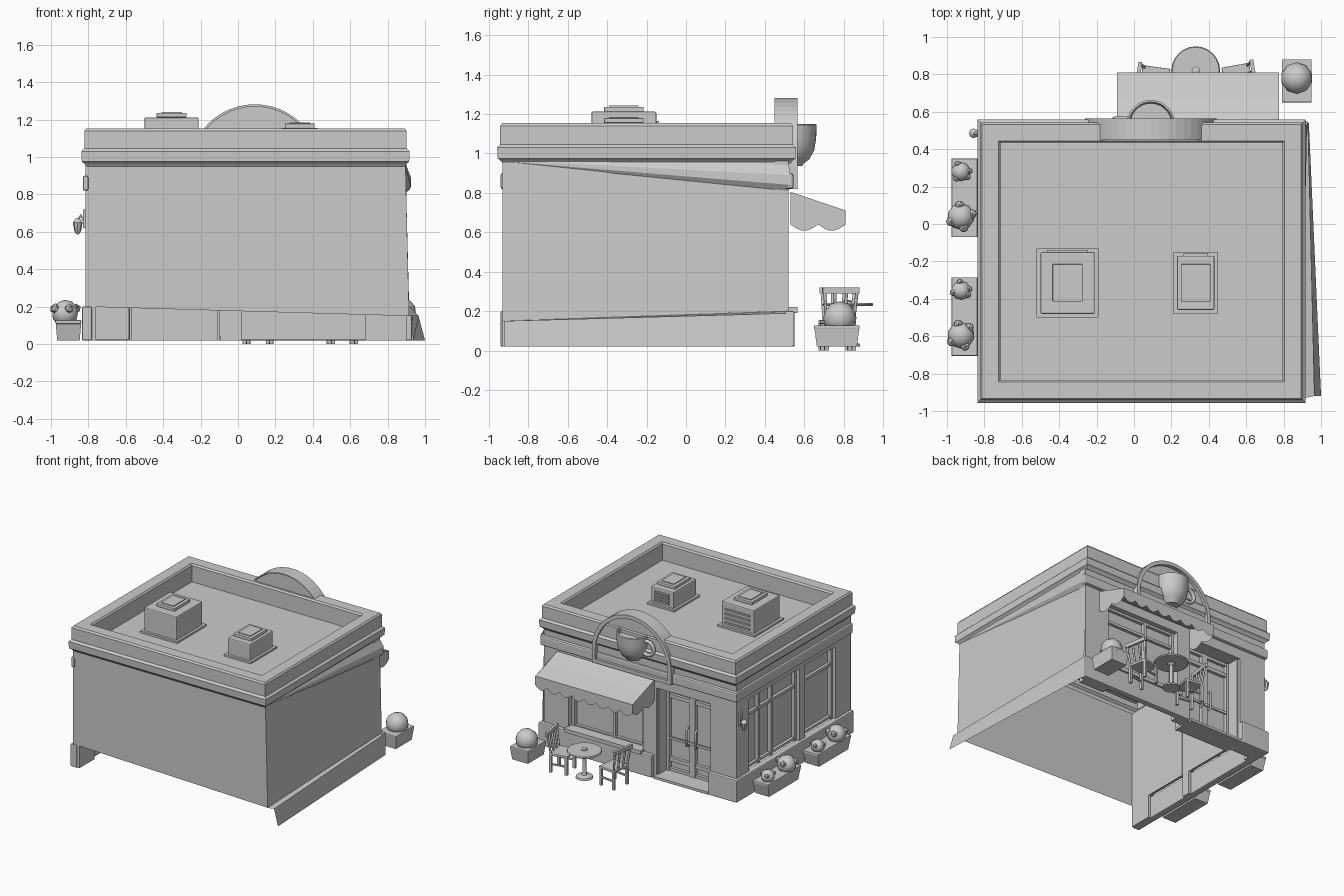
import bpy, bmesh, math, random
from mathutils import Vector, Matrix

random.seed(4)
if "Cube" in bpy.data.objects:
    bpy.data.objects.remove(bpy.data.objects["Cube"])

plaster = bpy.data.materials.new("plain_grey")
GREY = (0.6, 0.6, 0.6, 1)
plaster.use_nodes = True
plaster.diffuse_color = GREY
plaster.node_tree.nodes["Principled BSDF"].inputs["Base Color"].default_value = GREY


def finish(name, bm, smooth=False, normals=True):
    if normals:
        bmesh.ops.recalc_face_normals(bm, faces=bm.faces)
    mesh = bpy.data.meshes.new(name)
    bm.to_mesh(mesh)
    bm.free()
    ob = bpy.data.objects.new(name, mesh)
    bpy.context.collection.objects.link(ob)
    mesh.materials.append(plaster)
    if smooth:
        bpy.ops.object.select_all(action='DESELECT')
        ob.select_set(True)
        bpy.context.view_layer.objects.active = ob
        bpy.ops.object.shade_smooth_by_angle(angle=math.radians(40))
    return ob


def box(name, x, y, z, taper=1.0, bevel=0.0):
    """Box from (min, max) pairs; taper scales the bottom."""
    bm = bmesh.new()
    bmesh.ops.create_cube(bm, size=1)
    mid = Vector([(a + b) / 2 for a, b in (x, y, z)])
    for v in bm.verts:
        k = taper if v.co.z < 0 else 1
        v.co = mid + Vector((v.co.x * (x[1] - x[0]) * k, v.co.y * (y[1] - y[0]) * k, v.co.z * (z[1] - z[0])))
    if bevel:
        bmesh.ops.bevel(bm, geom=bm.edges[:], offset=bevel, segments=2, affect='EDGES', profile=0.5)
    return finish(name, bm)


def loft(name, rows, close=False, smooth=False, normals=True):
    """Skin between rows of points; close wraps each row."""
    bm = bmesh.new()
    rows = [[bm.verts.new(p) for p in r] for r in rows]
    n = len(rows[0])
    for a, b in zip(rows, rows[1:]):
        for i in range(n if close else n - 1):
            j = (i + 1) % n
            bm.faces.new((a[i], a[j], b[j], b[i]))
    return finish(name, bm, smooth, normals)


def lathe(name, at, profile, start=0.0, sweep=math.tau, steps=24):
    rows = [[(at[0] + r * math.cos(start + sweep * i / steps), at[1] + r * math.sin(start + sweep * i / steps), at[2] + z)
             for r, z in profile] for i in range(steps + 1)]
    return loft(name, rows, smooth=True)


def plate(name, outline, y0, y1):
    """Solid from an x-z outline between two depths."""
    bm = bmesh.new()
    face = bm.faces.new([bm.verts.new((x, y0, z)) for x, z in outline])
    out = bmesh.ops.extrude_face_region(bm, geom=[face])["geom"]
    bmesh.ops.translate(bm, vec=(0, y1 - y0, 0), verts=[g for g in out if isinstance(g, bmesh.types.BMVert)])
    return finish(name, bm)


def tube(name, points, radius, cyclic=False):
    curve = bpy.data.curves.new(name, 'CURVE')
    curve.dimensions = '3D'
    curve.bevel_depth, curve.bevel_resolution = radius, 2
    curve.use_fill_caps = True
    s = curve.splines.new('POLY')
    s.points.add(len(points) - 1)
    for p, co in zip(s.points, points):
        p.co = (*co, 1)
    s.use_cyclic_u = cyclic
    ob = bpy.data.objects.new(name, curve)
    bpy.context.collection.objects.link(ob)
    curve.materials.append(plaster)
    return ob


# Plain rear and left walls, open underneath
loft("rear_wall", [[(-0.815, -0.93, 0.2), (0.915, -0.93, 0.15)], [(-0.815, -0.93, 0.98), (0.895, -0.93, 0.98)]])
loft("left_wall", [[(0.915, -0.93, 0.15), (0.915, 0.52, 0.2)], [(0.895, -0.93, 0.98), (0.895, 0.52, 0.98)]], normals=False)
loft("left_skirt", [[(0.915, -0.93, 0.15), (0.915, 0.54, 0.2)], [(0.965, -0.92, 0.15), (0.93, 0.54, 0.19)],
                    [(1.0, -0.92, 0.02), (0.935, 0.54, 0.02)]], normals=False)
loft("left_tapered_moulding", [[(0.893, -0.93, 0.97), (0.895, 0.52, 0.95)], [(0.895, -0.93, 0.965), (0.925, 0.53, 0.89)],
                               [(0.895, -0.93, 0.96), (0.925, 0.53, 0.84)], [(0.895, -0.93, 0.955), (0.9, 0.52, 0.81)]], normals=False)

# Cornice, parapet and roof
profile = [(0, 0.95), (0.012, 0.965), (0.025, 0.975), (0.028, 1.03), (0.012, 1.045), (0.012, 1.14),
           (0.002, 1.153), (-0.085, 1.153), (-0.095, 1.14), (-0.095, 1.01)]
loft("parapet", [[(-0.81 - o, -0.93 - o, z), (0.89 + o, -0.93 - o, z), (0.89 + o, 0.53 + o, z), (-0.81 - o, 0.53 + o, z)]
                 for o, z in profile], close=True)
loft("roof", [[(-0.72, -0.84, 1.01), (0.8, -0.84, 1.01)], [(-0.72, 0.44, 1.01), (0.8, 0.44, 1.01)]])

# Rooftop ventilation units with stacked caps and louvres
for side, x0, x1, y0, y1, top in (("right", -0.5, -0.21, -0.48, -0.15, 1.212), ("left", 0.23, 0.43, -0.46, -0.17, 1.155)):
    box(side + "_roof_unit", (x0, x1), (y0, y1), (1.01, top), bevel=0.008)
    box(side + "_unit_flange", (x0 - 0.02, x1 + 0.02), (y0 - 0.02, y1 + 0.02), (1.005, 1.025))
    cx, cy = (x0 + x1) / 2, (y0 + y1) / 2
    box(side + "_unit_cap", (cx - 0.08, cx + 0.08), (cy - 0.1, cy + 0.1), (top, top + 0.024), bevel=0.004)
    box(side + "_unit_cap_inset", (cx - 0.055, cx + 0.055), (cy - 0.075, cy + 0.075), (top + 0.02, top + 0.03))
    for i in range(4):
        z = 1.045 + i * (top - 1.05) / 4.5
        box(side + "_unit_louvre", (x0 + 0.035, x1 - 0.035), (y1 - 0.01, y1 + 0.012), (z, z + 0.012))

# Shop front: pillars, header, plinths
for name, x in (("left", (0.68, 0.9)), ("middle", (-0.1, 0.02)), ("right", (-0.815, -0.58))):
    box(name + "_front_pillar", x, (0.45, 0.52), (0.02, 0.98))
box("front_header", (-0.81, 0.895), (0.46, 0.52), (0.74, 0.98))
box("front_moulding", (-0.83, 0.92), (0.5, 0.545), (0.82, 0.9), bevel=0.012)
box("front_plinth", (-0.08, 0.93), (0.5, 0.55), (0.02, 0.2), bevel=0.008)
box("corner_plinth", (-0.835, -0.58), (0.4, 0.55), (0.02, 0.2), bevel=0.008)


def glazing(name, axis, depth, span, z, bars, rails, w=0.022, wide=0.035):
    """Pane with outer frame, upright bars and cross rails, facing +y or -x."""
    out = 1 if axis == 'y' else -1

    def part(label, s, zz, t):
        d = tuple(sorted((depth, depth + out * t)))
        if axis == 'y':
            box(name + label, s, d, zz)
        else:
            box(name + label, d, s, zz)
    part("_pane", span, z, 0.006)
    for c in (span[0] + wide / 2, span[1] - wide / 2, *bars):
        part("_upright", (c - w / 2, c + w / 2), z, 0.035)
    for c in (z[0] + wide / 2, z[1] - wide / 2, *rails):
        part("_rail", span, (c - w / 2, c + w / 2), 0.03)


glazing("front_window", 'y', 0.45, (0.02, 0.68), (0.2, 0.75), (0.3,), (0.62,))
box("front_sill", (0.01, 0.69), (0.47, 0.565), (0.19, 0.22))

# Recessed double door with handles
glazing("door", 'y', 0.37, (-0.58, -0.1), (0.03, 0.75), (-0.35, -0.33), (0.64, 0.13), w=0.03)
box("door_step", (-0.58, -0.09), (0.37, 0.55), (0.02, 0.04))
for x in (-0.58, -0.11):
    box("door_jamb", (x, x + 0.012), (0.36, 0.5), (0.02, 0.75))
box("door_soffit", (-0.58, -0.1), (0.36, 0.5), (0.74, 0.75))
for x in (-0.38, -0.3):
    tube("door_handle", [(x, 0.4, 0.28), (x, 0.425, 0.29), (x, 0.425, 0.42), (x, 0.4, 0.43)], 0.008)
box("push_bar", (-0.54, -0.14), (0.405, 0.415), (0.3, 0.32))

# Right side wall: pillars, header, two glazed bays
for y in ((0.36, 0.52), (-0.35, -0.28), (-0.93, -0.74)):
    box("side_pillar", (-0.812, -0.76), y, (0.02, 0.98))
box("side_header", (-0.812, -0.76), (-0.93, 0.52), (0.78, 0.98))
box("side_moulding", (-0.83, -0.8), (-0.94, 0.54), (0.82, 0.9), bevel=0.01)
box("side_plinth", (-0.835, -0.78), (-0.94, 0.54), (0.02, 0.2), bevel=0.008)
glazing("side_window", 'x', -0.755, (-0.28, 0.36), (0.2, 0.79), (0.04, 0.2), (0.64,))
glazing("rear_side_window", 'x', -0.755, (-0.74, -0.35), (0.2, 0.79), (), (0.64,))

# Arched sign with raised rim
cx, cz, R = 0.09, 0.93, 0.352


def arch(r, low):
    pts = [(cx + r * math.cos(math.pi * i / 24), cz + r * math.sin(math.pi * i / 24)) for i in range(25)]
    return [(cx + r, low)] + pts + [(cx - r, low)]


plate("sign_board", arch(R - 0.01, 0.83), 0.46, 0.535)
loft("sign_rim", [[(x, y, z) for x, z in arch(r, low)] for r, low, y in
                  ((R, 0.82, 0.45), (R, 0.82, 0.565), (R - 0.03, 0.85, 0.565), (R - 0.03, 0.85, 0.53))], close=True)

# Half cup on the sign
lathe("sign_cup", (cx, 0.535, 0.935), [(0, 0), (0.055, 0), (0.06, 0.012), (0.09, 0.035), (0.115, 0.08), (0.125, 0.14), (0.128, 0.21),
                                     (0.118, 0.214), (0.11, 0.18), (0, 0.18)], sweep=math.pi, steps=18)
tube("cup_handle", [(cx - 0.14 + 0.055 * math.cos(a), 0.56, 1.06 + 0.055 * math.sin(a))
                    for a in [math.tau * i / 20 for i in range(20)]], 0.014, True)

# Awning with scalloped valance
x0, x1, yb, yf = -0.09, 0.775, 0.53, 0.81
loft("awning_top", [[(x, yb, 0.805), (x, 0.67, 0.752), (x, yf, 0.71)] for x in (x0, x1)], normals=False)


def valance(name, point, top, count):
    n = count * 8
    rows = [[point(i / n, top(i / n)), point(i / n, 0.64 - 0.032 * abs(math.sin(math.pi * i / 8)))] for i in range(n + 1)]
    loft(name, rows)


valance("front_valance", lambda t, z: (x0 + (x1 - x0) * t, yf, z), lambda t: 0.712, 8)
for x in (x0, x1):
    valance("side_valance", lambda t, z: (x, yb + (yf - yb) * t, z), lambda t: 0.805 - 0.095 * t, 2)

# Round table
lathe("table", (0.33, 0.82, 0.02), [(0, 0), (0.065, 0), (0.06, 0.015), (0.02, 0.025), (0.014, 0.05), (0.014, 0.19), (0.03, 0.205),
                                   (0.125, 0.207), (0.13, 0.214), (0.125, 0.222), (0, 0.222)])
lathe("table_centrepiece", (0.33, 0.82, 0.24), [(0.022, 0), (0.022, 0.012), (0.012, 0.016), (0, 0.016)], steps=12)


def chair(name, at, turn):
    """Chair facing local +x, backrest at local -x."""
    parts = [box(name + "_seat", (-0.075, 0.075), (-0.08, 0.08), (0.135, 0.155), bevel=0.005)]
    for y in (-0.07, 0.07):
        parts.append(box(name + "_front_leg", (0.05, 0.07), (y - 0.01, y + 0.01), (0, 0.14)))
        parts.append(box(name + "_rear_leg", (-0.075, -0.055), (y - 0.01, y + 0.01), (0, 0.14)))
        parts.append(box(name + "_leg_brace", (-0.07, 0.06), (y - 0.006, y + 0.006), (0.06, 0.072)))
    for y in (-0.07, -0.025, 0.025, 0.07):
        parts.append(tube(name + "_back_spindle", [(-0.065, y, 0.15), (-0.09, y * 1.2, 0.31)], 0.008))
    parts.append(box(name + "_back_rail", (-0.1, -0.08), (-0.095, 0.095), (0.29, 0.32)))
    for p in parts:
        p.matrix_world = Matrix.Translation(at) @ Matrix.Rotation(math.radians(turn), 4, 'Z')


chair("left_chair", (0.555, 0.77, 0), 190)
chair("right_chair", (0.11, 0.76, 0), -8)


def bush(name, at, r):
    """Faceted leafy ball with a few small lobes."""
    bm = bmesh.new()
    blobs = [(Vector(at), r)]
    for i in range(4 if r < 0.08 else 0):
        a = i * 1.6 + random.random()
        blobs.append((Vector(at) + Vector((math.cos(a), math.sin(a), 0.4)) * r * 0.85, r * 0.38))
    for c, k in blobs:
        bmesh.ops.create_icosphere(bm, subdivisions=2 if k > 0.04 else 1, radius=k, matrix=Matrix.Translation(c))
    finish(name, bm, True)


def planter(name, x, y, bushes):
    box(name, x, y, (0.02, 0.12), taper=0.88)
    box(name + "_lip", x, y, (0.108, 0.128), bevel=0.004)
    for at, r in bushes:
        bush(name + "_bush", at, r)


# Planters
planter("front_planter", (0.79, 0.95), (0.65, 0.88), [((0.87, 0.78, 0.165), 0.085)])
for name, y in (("side_planter", 0.14), ("rear_planter", -0.495)):
    planter(name, (-0.975, -0.838), (y - 0.21, y + 0.21),
            [((-0.925, y - 0.1, 0.165), 0.072), ((-0.925, y + 0.14, 0.16), 0.052)])

# Wall lantern
box("lantern_mount", (-0.83, -0.81), (0.465, 0.5), (0.62, 0.72))
tube("lantern_bracket", [(-0.815, 0.485, 0.64), (-0.84, 0.485, 0.69), (-0.857, 0.485, 0.66)], 0.007)
lathe("lantern", (-0.857, 0.485, 0.585), [(0, 0), (0.012, 0.008), (0.018, 0.02), (0.026, 0.065), (0.012, 0.085), (0, 0.09)], steps=8)
